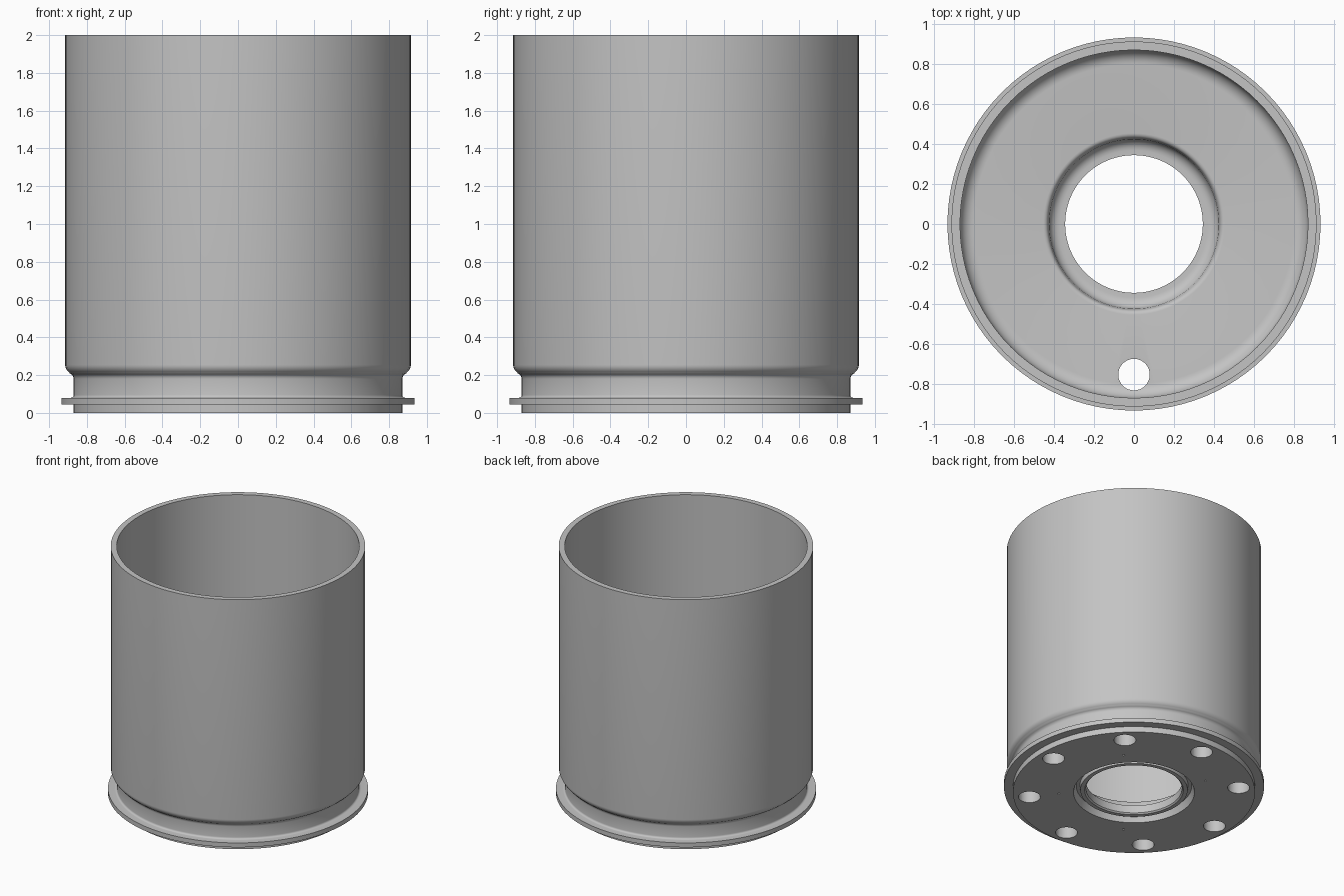
import bpy, bmesh
from math import radians, cos, sin, pi
from mathutils import Vector

default = bpy.data.objects.get("Cube")
if default:
    bpy.data.objects.remove(default, do_unlink=True)

# One bare metal colour
metal = bpy.data.materials.new("grey metal")
metal.use_nodes = True
grey = (0.55, 0.55, 0.55, 1)
metal.diffuse_color = grey
metal.node_tree.nodes["Principled BSDF"].inputs["Base Color"].default_value = grey


def add_object(name, bm):
    bmesh.ops.recalc_face_normals(bm, faces=bm.faces)
    mesh = bpy.data.meshes.new(name)
    bm.to_mesh(mesh)
    bm.free()
    obj = bpy.data.objects.new(name, mesh)
    bpy.context.collection.objects.link(obj)
    mesh.materials.append(metal)
    return obj


def revolve(name, profile, steps=96):
    bm = bmesh.new()
    verts = [bm.verts.new((r, 0, z)) for r, z in profile]
    edges = [bm.edges.new((v, verts[(i + 1) % len(verts)])) for i, v in enumerate(verts)]
    bmesh.ops.spin(bm, geom=verts + edges, cent=(0, 0, 0), axis=(0, 0, 1),
                   angle=2 * pi, steps=steps, use_merge=False)
    bmesh.ops.remove_doubles(bm, verts=bm.verts, dist=1e-4)
    return add_object(name, bm)


def arc(r, z, radius, start, end, n=6):
    angles = [radians(start + (end - start) * i / n) for i in range(n + 1)]
    return [(r + radius * cos(a), z + radius * sin(a)) for a in angles]


def drill(bm, angle, ring, radius, depth, sides):
    a = radians(angle)
    made = bmesh.ops.create_cone(bm, cap_ends=True, segments=sides,
                                 radius1=radius, radius2=radius, depth=depth + 0.1)
    bmesh.ops.translate(bm, verts=made["verts"],
                        vec=Vector((ring * cos(a), ring * sin(a), depth / 2 - 0.05)))


# Outer wall, crimped neck, flange and foot
outside = [(0.87, 0), (0.87, 0.045), (0.935, 0.045), (0.935, 0.08)]
outside += arc(0.885, 0.095, 0.015, 270, 180, 4)
outside += arc(0.90, 0.18, 0.03, 180, 110, 5)
outside += arc(0.865, 0.255, 0.05, -55, 0, 6)
outside += [(0.915, 2)]
# Inner wall, rounded floor and central bowl
inside = [(0.872, 2), (0.872, 0.27)]
inside += arc(0.802, 0.25, 0.07, 0, -90, 8)
inside += arc(0.455, 0.155, 0.025, 90, 180, 5)
inside += arc(0.37, 0.145, 0.055, 0, -90, 6)
inside += [(0.345, 0.09)]
# Threaded opening and gasket groove underneath
underside = [(0.345, 0.03), (0.355, 0.02), (0.385, 0.02), (0.39, 0.055),
             (0.415, 0.055), (0.425, 0.03), (0.435, 0)]
canister = revolve("canister", outside + inside + underside)

# Ring of inlet holes, one open to the inside, and four small pits
cutter = bmesh.new()
for i in range(8):
    drill(cutter, -90 + 45 * i, 0.755, 0.079, 0.4 if i == 0 else 0.13, 32)
for angle in (42, 122, -122, -42):
    drill(cutter, angle, 0.54, 0.009, 0.02, 8)
hole_cutter = add_object("hole_cutter", cutter)
hole_cutter.hide_render = True
hole_cutter.hide_viewport = True

cut = canister.modifiers.new("holes", "BOOLEAN")
cut.operation = "DIFFERENCE"
cut.solver = "EXACT"
cut.object = hole_cutter

# Apply the holes, drop the cutter, then smooth the curved walls
bpy.context.view_layer.update()
evaluated = canister.evaluated_get(bpy.context.evaluated_depsgraph_get())
finished = bpy.data.meshes.new_from_object(evaluated)
canister.modifiers.clear()
canister.data = finished
bpy.data.objects.remove(hole_cutter, do_unlink=True)

bpy.ops.object.select_all(action="DESELECT")
canister.select_set(True)
bpy.context.view_layer.objects.active = canister
bpy.ops.object.shade_smooth_by_angle(angle=radians(32))
